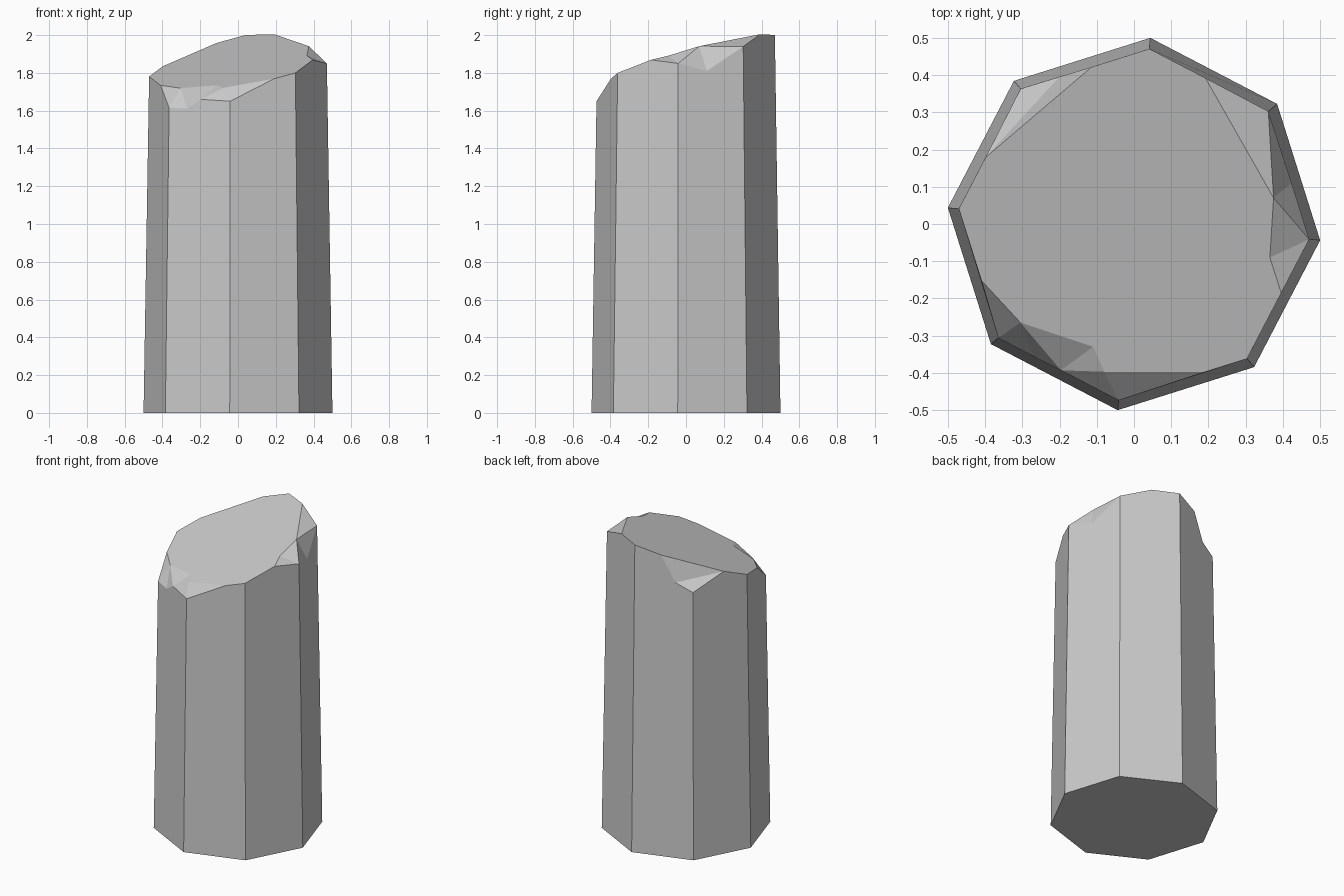
import bpy, bmesh, math

cube = bpy.data.objects.get("Cube")
if cube:
    bpy.data.objects.remove(cube, do_unlink=True)

SIDES = 8
START = math.radians(-5)
RADIUS, TAPER = 0.502, 0.016


def corner(k):
    a = START + math.tau * k / SIDES
    return math.cos(a), math.sin(a)


def cut_height(x, y):
    """Height of the slanted top plane."""
    return 1.853 + 0.18 * x + 0.298 * y


def wall_point(t, z=None):
    """Point on the tapered wall; t counts corners, fractions lie between."""
    k = math.floor(t)
    (ax, ay), (bx, by) = corner(k), corner(k + 1)
    f = t - k
    x, y = ax + (bx - ax) * f, ay + (by - ay) * f
    r = RADIUS - TAPER * (z or 1.85)
    return x * r, y * r, cut_height(x * r, y * r) if z is None else z


bm = bmesh.new()
base = [bm.verts.new(wall_point(k, 0)) for k in range(SIDES)]
for v in base:
    v.co.xy *= RADIUS / math.hypot(v.co.x, v.co.y)

# Rim: wall position -> height, None where it lies on the slanted plane
rim_heights = {
    0: 1.85, .44: 1.81, 1: 1.94, 1.53: None, 2: None, 2.45: None,
    2.7: 1.79, 3: 1.74, 3.57: None, 4: None, 4.56: None, 5: 1.615,
    5.3: 1.61, 5.52: 1.66, 6: 1.65, 6.67: None, 7: None, 7.55: None}
p = {t: bm.verts.new(wall_point(t, z)) for t, z in rim_heights.items()}

# Inner ends of the chips, on the slanted plane
for name, x, y in (("A", .375, .07), ("C", .365, -.09), ("P", -.11, -.33),
                   ("G", -.08, -.397), ("H", -.305, -.265)):
    p[name] = bm.verts.new((x, y, cut_height(x, y)))

# Walls and underside
for k in range(SIDES):
    n = (k + 1) % SIDES
    edge = [p[t] for t in rim_heights if k <= t < k + 1] + [p[n]]
    bm.faces.new([base[n], base[k]] + edge)
bm.faces.new(base[::-1])

# Slanted top
bm.faces.new([p[n] for n in (1.53, 2, 2.45, 3.57, 4, 4.56, "H", "P", "G",
                             6.67, 7, 7.55, "C", "A")])

# Chipped corners
chips = ((1.53, "A", 1), ("A", .44, 1), ("A", 0, .44), ("C", 0, "A"),
         ("C", 7.55, 0), (2.45, 2.7, 3.57), (2.7, 3, 3.57), (4.56, 5, "H"),
         ("H", 5, 5.3), ("H", 5.3, 5.52), ("H", 5.52, "P"),
         ("P", 5.52, "G"), ("G", 5.52, 6), ("G", 6, 6.67))
for chip in chips:
    bm.faces.new([p[n] for n in chip])
bmesh.ops.recalc_face_normals(bm, faces=bm.faces)

mesh = bpy.data.meshes.new("stone_pillar")
bm.to_mesh(mesh)
bm.free()

stone = bpy.data.materials.new("grey_stone")
stone.use_nodes = True
colour = (0.6, 0.6, 0.6, 1)
stone.diffuse_color = colour
stone.node_tree.nodes["Principled BSDF"].inputs["Base Color"].default_value = colour
mesh.materials.append(stone)

pillar = bpy.data.objects.new("stone_pillar", mesh)
bpy.context.collection.objects.link(pillar)
